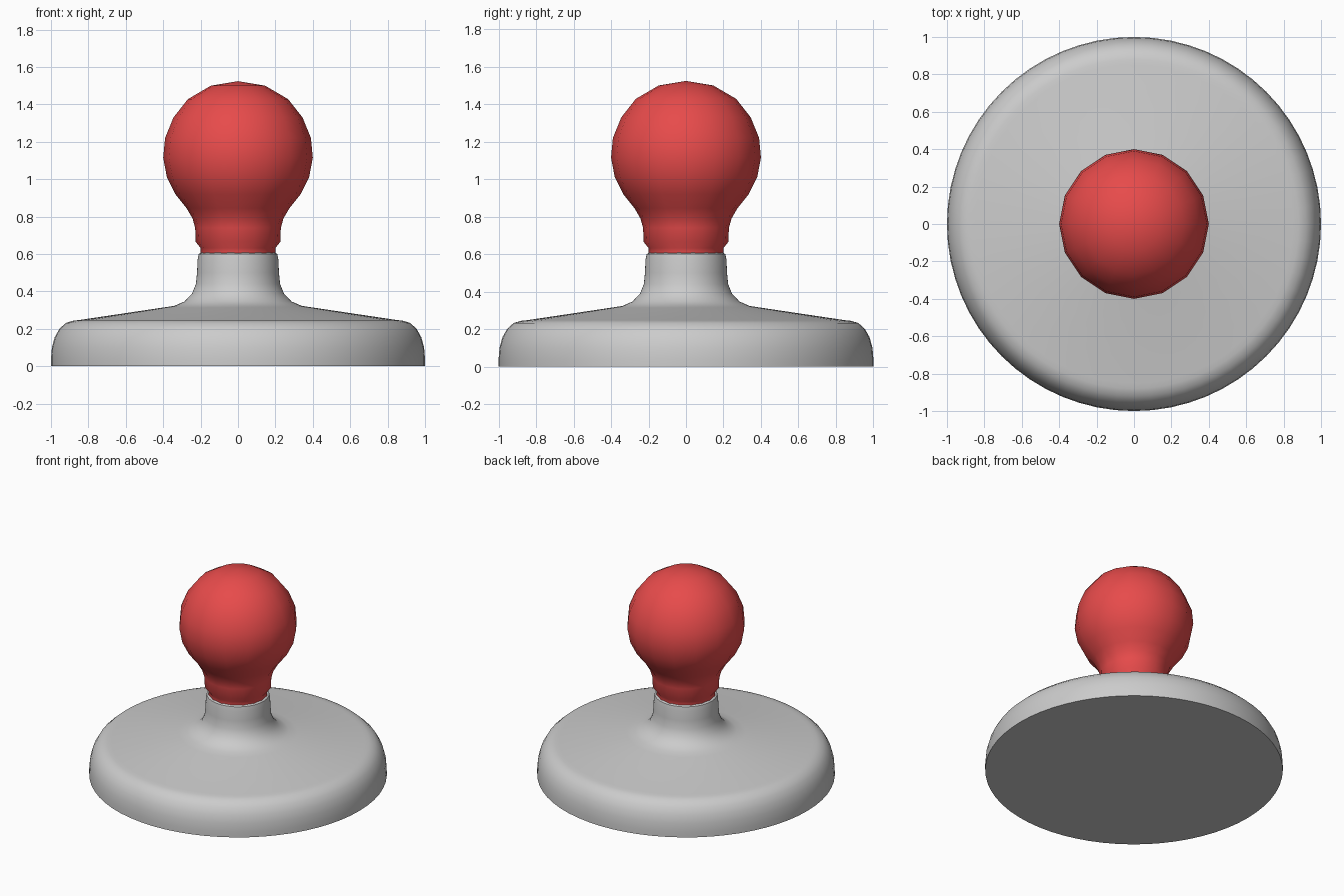
import bpy, bmesh
from math import radians, pi

if "Cube" in bpy.data.objects:
    bpy.data.objects.remove(bpy.data.objects["Cube"])


def lathe(name, profile, sides, angle, color=None):
    """Spin an (r, z) profile about z; both ends lie on the axis."""
    bm = bmesh.new()
    verts = [bm.verts.new((r, 0, z)) for r, z in profile]
    edges = [bm.edges.new(pair) for pair in zip(verts, verts[1:])]
    bmesh.ops.spin(bm, geom=verts + edges, cent=(0, 0, 0), axis=(0, 0, 1),
                   angle=2 * pi, steps=sides)
    bmesh.ops.remove_doubles(bm, verts=bm.verts, dist=0.0005)
    bmesh.ops.recalc_face_normals(bm, faces=bm.faces)
    mesh = bpy.data.meshes.new(name)
    bm.to_mesh(mesh)
    bm.free()
    obj = bpy.data.objects.new(name, mesh)
    bpy.context.collection.objects.link(obj)
    if color:
        mat = bpy.data.materials.new(name + "_paint")
        mat.diffuse_color = color
        mat.use_nodes = True
        mat.node_tree.nodes["Principled BSDF"].inputs["Base Color"].default_value = mat.diffuse_color
        mesh.materials.append(mat)
    bpy.ops.object.select_all(action='DESELECT')
    obj.select_set(True)
    bpy.context.view_layer.objects.active = obj
    bpy.ops.object.shade_smooth_by_angle(angle=radians(angle))
    return obj


# Round base plate flaring up into the neck
lathe("base", [
    (0, 0), (1, 0), (1, 0.04), (0.995, 0.10), (0.98, 0.155), (0.955, 0.20),
    (0.92, 0.232), (0.88, 0.244), (0.85, 0.247), (0.40, 0.314),
    (0.34, 0.323), (0.285, 0.347), (0.245, 0.39), (0.225, 0.44),
    (0.219, 0.50), (0.216, 0.57), (0.21, 0.60), (0.195, 0.608), (0, 0.61),
], 64, 35)

# Red ball knob with a collar, 16 sides
lathe("knob", [
    (0, 0.605), (0.20, 0.605), (0.20, 0.632), (0.226, 0.665), (0.229, 0.74),
    (0.243, 0.79), (0.275, 0.845), (0.335, 0.92), (0.38, 1.01), (0.40, 1.115),
    (0.39, 1.22), (0.345, 1.33), (0.268, 1.428), (0.145, 1.50), (0, 1.524),
], 16, 50, (0.8, 0.07, 0.07, 1))
